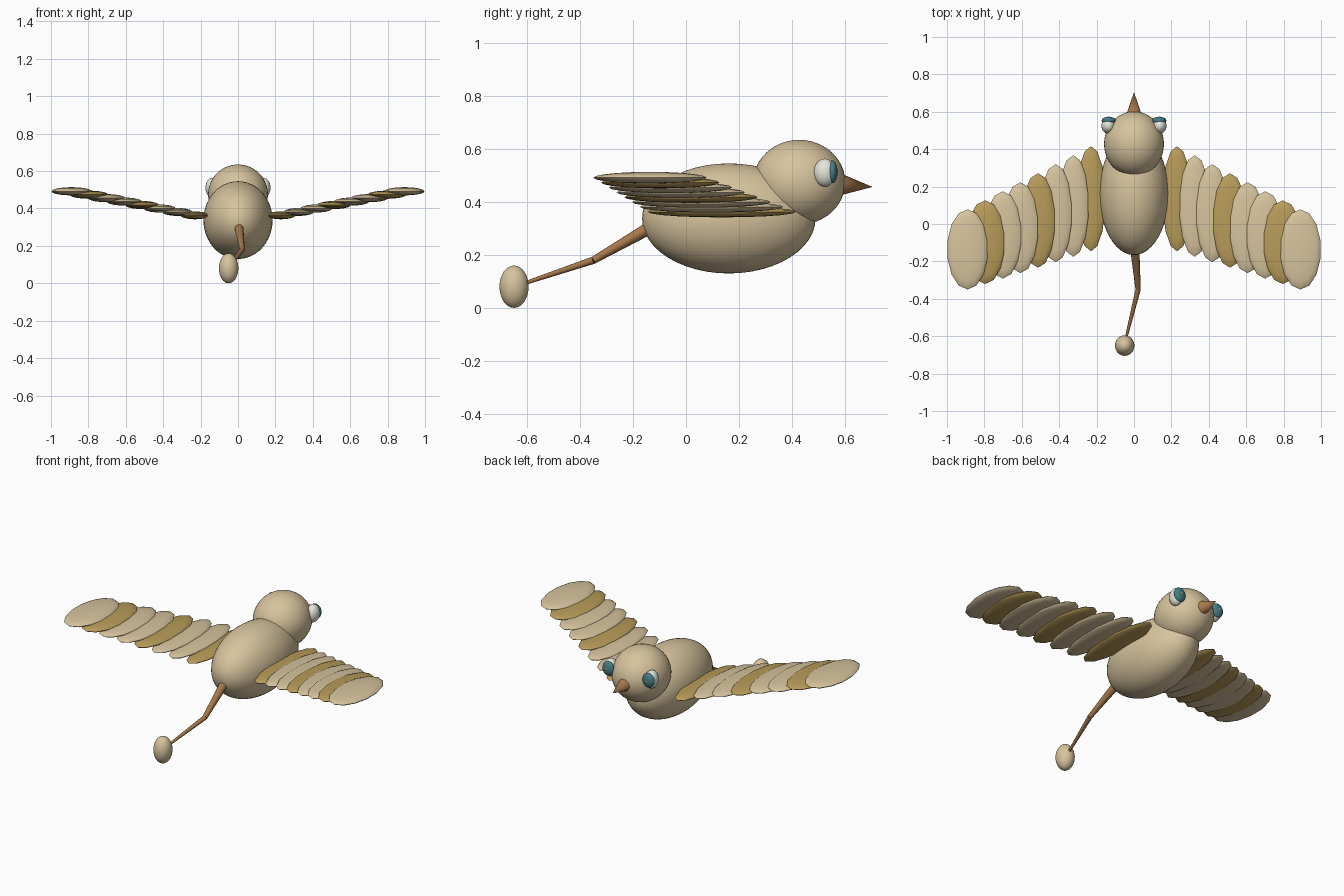
import bpy
from mathutils import Vector

cube = bpy.data.objects.get("Cube")
if cube:
    bpy.data.objects.remove(cube, do_unlink=True)


def material(name, rgb):
    m = bpy.data.materials.new(name)
    m.use_nodes = True
    m.diffuse_color = (*rgb, 1)
    m.node_tree.nodes["Principled BSDF"].inputs["Base Color"].default_value = (*rgb, 1)
    return m


CREAM = material("cream", (0.68, 0.55, 0.34))
GOLD = material("gold", (0.48, 0.33, 0.10))
BROWN = material("brown", (0.38, 0.19, 0.07))
WHITE = material("eye_white", (0.78, 0.80, 0.72))
TEAL = material("teal", (0.06, 0.21, 0.23))


def finish(name, mat):
    obj = bpy.context.object
    obj.name = name
    obj.data.materials.append(mat)
    bpy.ops.object.transform_apply(location=False, rotation=False, scale=True)
    bpy.ops.object.shade_smooth_by_angle()
    return obj


def ellipsoid(name, loc, radii, mat, segments=32, rings=16):
    bpy.ops.mesh.primitive_uv_sphere_add(segments=segments, ring_count=rings,
                                         radius=1, location=loc)
    bpy.context.object.scale = radii
    return finish(name, mat)


def taper(name, start, end, r1, r2, mat, sides=12):
    a, b = Vector(start), Vector(end)
    bpy.ops.mesh.primitive_cone_add(vertices=sides, radius1=r1, radius2=r2,
                                    depth=(b - a).length, location=(a + b) / 2)
    bpy.context.object.rotation_euler = (b - a).to_track_quat('Z', 'Y').to_euler()
    return finish(name, mat)


# Body, head and beak
ellipsoid("body", (0, 0.162, 0.338), (0.185, 0.328, 0.208), CREAM, 48, 24)
ellipsoid("head", (0, 0.428, 0.475), (0.16, 0.174, 0.16), CREAM, 48, 24)
taper("beak", (0, 0.57, 0.467), (0, 0.705, 0.457), 0.046, 0, BROWN, 16)

# Eyes
for side, label in ((1, "left"), (-1, "right")):
    ellipsoid(label + "_eye", (side * 0.137, 0.525, 0.511), (0.037, 0.042, 0.053), WHITE)
    ellipsoid(label + "_iris", (side * 0.135, 0.553, 0.514), (0.038, 0.02, 0.043), TEAL)
    ellipsoid(label + "_pupil", (side * 0.137, 0.571, 0.515), (0.007, 0.004, 0.007), GOLD, 12, 8)

# Tail: two tapering lengths and a tuft
bend = (0.022, -0.35, 0.18)
taper("tail_base", (0, -0.08, 0.335), bend, 0.027, 0.014, BROWN)
taper("tail_end", bend, (-0.05, -0.64, 0.083), 0.014, 0.006, BROWN)
ellipsoid("tail_tuft", (-0.05, -0.65, 0.08), (0.052, 0.055, 0.08), CREAM)

# Wings: overlapping flat feathers, rising and sweeping back
FEATHERS = 8
for side, label in ((1, "left"), (-1, "right")):
    for i in range(FEATHERS):
        t = i / (FEATHERS - 1)
        loc = (side * (0.23 + 0.66 * t), 0.135 - 0.271 * t, 0.363 + 0.129 * t)
        radii = (0.078 + 0.032 * t, 0.281 - 0.067 * t, 0.021 + 0.001 * t)
        ellipsoid(f"{label}_feather_{i + 1}", loc, radii,
                  GOLD if i % 3 == 0 else CREAM, 14, 10)
